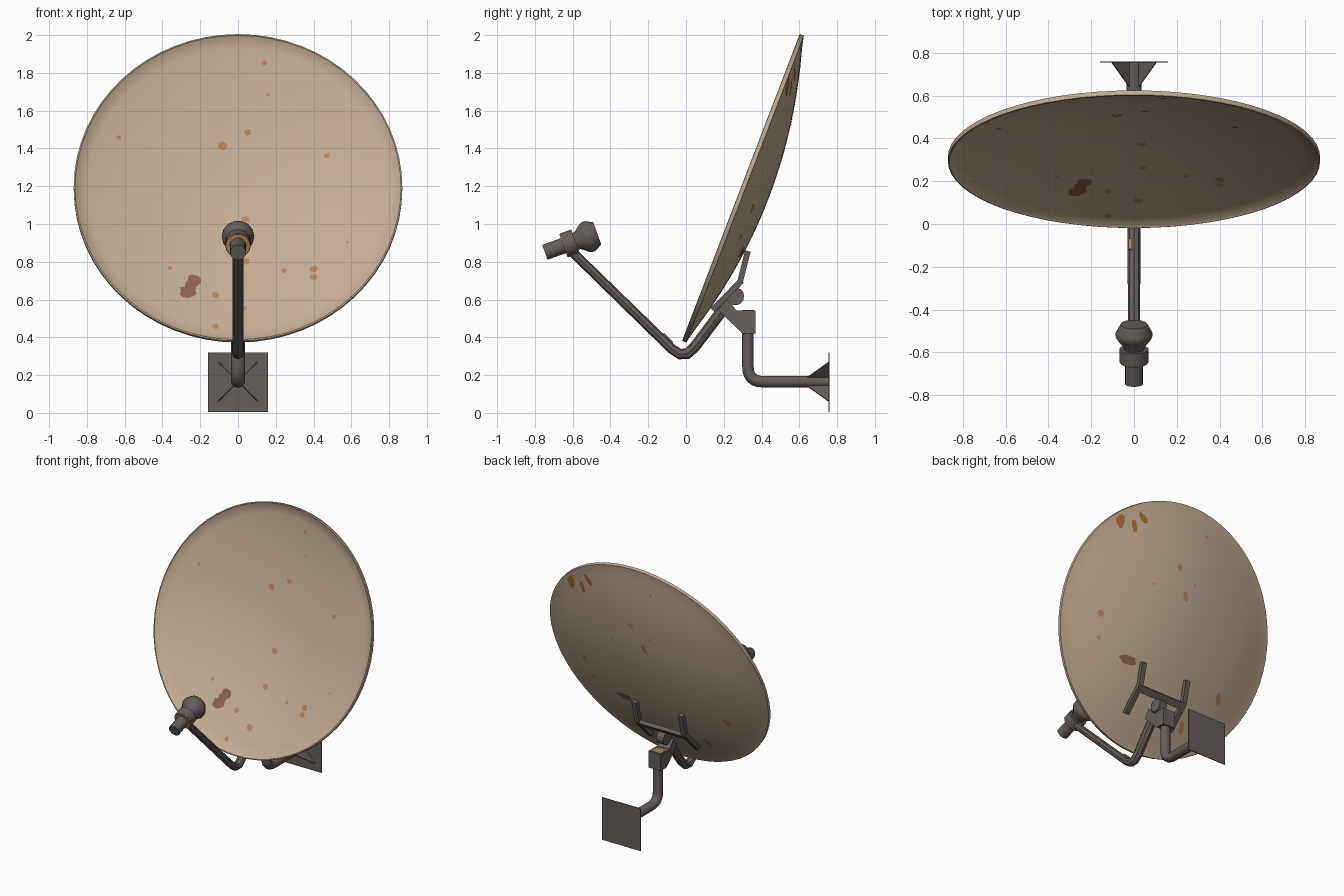
import bpy, bmesh, math, random
from mathutils import Vector

random.seed(4)
if "Cube" in bpy.data.objects:
    bpy.data.objects.remove(bpy.data.objects["Cube"])


def material(name, rgb):
    m = bpy.data.materials.new(name)
    m.use_nodes = True
    m.diffuse_color = (*rgb, 1)
    bsdf = next(n for n in m.node_tree.nodes if n.type == 'BSDF_PRINCIPLED')
    bsdf.inputs["Base Color"].default_value = (*rgb, 1)
    bsdf.inputs["Roughness"].default_value = 0.8
    return m


BEIGE = material("weathered beige", (0.53, 0.415, 0.295))
METAL = material("dark metal", (0.13, 0.11, 0.103))
ORANGE = material("pale orange rust", (0.46, 0.235, 0.10))
DEEP = material("deep orange rust", (0.38, 0.145, 0.03))
BROWN = material("brown rust", (0.27, 0.125, 0.083))
X = Vector((1, 0, 0))


def finish(name, bm, mat, smooth=False, fix=True):
    if fix:
        bmesh.ops.recalc_face_normals(bm, faces=bm.faces[:])
    mesh = bpy.data.meshes.new(name)
    bm.to_mesh(mesh)
    bm.free()
    mesh.materials.append(mat)
    ob = bpy.data.objects.new(name, mesh)
    bpy.context.collection.objects.link(ob)
    if smooth:
        bpy.ops.object.select_all(action='DESELECT')
        ob.select_set(True)
        bpy.context.view_layer.objects.active = ob
        bpy.ops.object.shade_smooth_by_angle(angle=math.radians(40))


def skin(bm, rings):
    for a, b in zip(rings, rings[1:]):
        n = max(len(a), len(b))
        for i in range(n):
            j = (i + 1) % n
            quad = [a[i % len(a)], a[j % len(a)], b[j % len(b)], b[i % len(b)]]
            bm.faces.new(list(dict.fromkeys(quad)))
    for ring in (rings[0], rings[-1]):
        if len(ring) > 2:
            bm.faces.new(ring)


def lathe(name, profile, origin, axis, sides, mat):
    """Revolve (radius, distance along axis) pairs."""
    bm = bmesh.new()
    up = axis.cross(X)
    rings = []
    for r, t in profile:
        count = sides if r > 0 else 1
        angles = [2 * math.pi * i / sides for i in range(count)]
        rings.append([bm.verts.new(origin + axis * t + X * r * math.cos(a) + up * r * math.sin(a))
                      for a in angles])
    skin(bm, rings)
    finish(name, bm, mat, True)


def rounded(points, size, steps):
    """Round the corners of a (y, z) path."""
    pts = [Vector((0, y, z)) for y, z in points]
    out = [pts[0]]
    for a, b, c in zip(pts, pts[1:], pts[2:]):
        p, q = b + (a - b).normalized() * size, b + (c - b).normalized() * size
        for i in range(steps + 1):
            t = i / steps
            out.append(p * (1 - t) ** 2 + b * 2 * t * (1 - t) + q * t * t)
    return out + [pts[-1]]


def sweep(name, path, half_x, half_n, sides, x=0.0, taper=1.0):
    """Sweep a tube, or a box when it has four sides, along a path in the y-z plane."""
    bm = bmesh.new()
    rings = []
    turn, grow = (math.pi / 4, math.sqrt(2)) if sides == 4 else (0, 1)
    for i, p in enumerate(path):
        d_in = (p - path[max(i - 1, 0)]).normalized()
        d_out = (path[min(i + 1, len(path) - 1)] - p).normalized()
        d = (d_in + d_out).normalized()
        miter = 1 / max(d.dot(d_out if d_out.length else d_in), 0.5)
        normal = d.cross(X) * miter
        k = grow * (taper + (1 - taper) * i / (len(path) - 1))
        angles = [turn + 2 * math.pi * s / sides for s in range(sides)]
        rings.append([bm.verts.new(p + X * (x + half_x * k * math.cos(a)) + normal * half_n * k * math.sin(a))
                      for a in angles])
    skin(bm, rings)
    finish(name, bm, METAL, sides > 4)


def prism(name, outline, offset, mat=METAL):
    """Extrude a flat outline by an offset, half to each side."""
    bm = bmesh.new()
    skin(bm, [[bm.verts.new(Vector(p) + offset * s) for p in outline] for s in (-0.5, 0.5)])
    finish(name, bm, mat)


# Reflector: a shallow bowl with a raised rim
CENTRE = Vector((0, 0.30, 1.19))
UP = Vector((0, 0.358, 0.934)).normalized()
FRONT = Vector((0, -0.934, 0.358)).normalized()
R = 0.87
DEPTH = 0.14


def bowl(r):
    return -DEPTH * (1 - (r / R) ** 2)


radii = [R * 0.985 * i / 14 for i in range(15)]
profile = [(r, bowl(r) + 0.006) for r in radii]
profile += [(R * 0.992, 0.010), (R, 0.008), (R, -0.014), (R * 0.985, -0.016)]
profile += [(r, bowl(r) - 0.008) for r in reversed(radii[:-1])]
lathe("dish", profile, CENTRE, FRONT, 64, BEIGE)


# Rust patches lying on the bowl
def patch(name, x, v, w, h, mat, front, tilt=0.0):
    bm = bmesh.new()
    lift = 0.009 if front else -0.011

    def on_bowl(px, pv):
        return CENTRE + X * px + UP * pv + FRONT * (bowl(math.hypot(px, pv)) + lift)

    ring = []
    for i in range(11):
        a = 2 * math.pi * i / 11
        k = random.uniform(0.8, 1.15)
        dx, dv = w * k * math.cos(a), h * k * math.sin(a)
        ring.append(bm.verts.new(on_bowl(x + dx * math.cos(tilt) - dv * math.sin(tilt),
                                         v + dx * math.sin(tilt) + dv * math.cos(tilt))))
    mid = bm.verts.new(on_bowl(x, v))
    for i in range(11):
        tri = [mid, ring[i], ring[(i + 1) % 11]]
        bm.faces.new(tri if front else tri[::-1])
    finish(name, bm, mat, fix=False)


def height_to_v(x, z):
    v = 0.0
    for _ in range(8):
        v = (z - CENTRE.z - FRONT.z * bowl(math.hypot(x, v))) / UP.z
    return v


for x, z, s in [(.14, 1.85, .014), (.16, 1.68, .008), (.05, 1.48, .018), (-.08, 1.41, .023),
                (.47, 1.36, .016), (-.63, 1.455, .012), (-.36, .765, .012), (.40, .76, .021),
                (.40, .715, .021), (-.12, .62, .02), (.245, .75, .014), (.04, 1.02, .022),
                (.04, .80, .02), (.02, .55, .022), (-.12, .455, .016), (.58, .9, .008)]:
    patch("front_rust_spot", x, height_to_v(x, z), s, s, ORANGE, True)
for x, z, w, h in [(-.265, .64, .046, .038), (-.25, .668, .032, .034), (-.232, .697, .034, .042)]:
    patch("front_rust_stain", x, height_to_v(x, z), w, h, BROWN, True, 0.2)
for x, v, w, h, tilt in [(.57, .59, .035, .055, -.3), (.46, .585, .02, .045, -.2), (.40, .66, .022, .05, -.8)]:
    patch("back_top_rust", x, v, w, h, DEEP, False, tilt)
for x, v, w, h in [(.065, .42, .022, .022), (-.02, .24, .02, .035), (.585, -.08, .024, .026),
                   (.555, -.245, .016, .016), (-.52, -.32, .022, .038), (-.13, .705, .011, .013),
                   (.25, .24, .01, .01), (-.08, .34, .009, .009), (-.29, -.60, .022, .045)]:
    patch("back_rust_spot", x, v, w, h, ORANGE, False, -0.3)
patch("back_rust_stain", .30, -.315, .07, .032, BROWN, False)

# Feed arm with a rust streak
sweep("feed_arm", rounded([(-.60, .85), (-.01, .275), (.22, .58)], 0.09, 3), 0.034, 0.030, 8, taper=0.84)
prism("arm_rust", [(x, y, .305 - .975 * y) for x, y in ((-.025, -.12), (-.01, -.12), (-.01, -.07), (-.025, -.07))],
      Vector((0, .005, .005)), ORANGE)

# Feed head, rusty on the back of its collar
feed = Vector((0, -.747, .85))
aim = Vector((0, .94, .34)).normalized()
lathe("feed_body", [(.043, 0), (.043, .12)], feed, aim, 14, METAL)
lathe("feed_collar", [(.068, .108), (.068, .172)], feed, aim, 14, METAL)
lathe("collar_rust", [(.065, .104), (.067, .108)], feed, aim, 14, ORANGE)
lathe("feed_horn", [(.046, .165), (.05, .185), (.080, .222), (.086, .238), (.086, .254), (.064, .295)],
      feed, aim, 14, METAL)

# Wall mount: bent pipe, plate and diagonal gussets
sweep("mount_pipe", rounded([(.328, .46), (.328, .165), (.756, .165)], 0.08, 6), 0.036, 0.031, 14)
prism("wall_plate", [(sx * .158, .757, .163 + sz * .157) for sx, sz in ((-1, -1), (1, -1), (1, 1), (-1, 1))],
      Vector((0, .006, 0)))
for sx in (-1, 1):
    for sz in (-1, 1):
        prism("gusset", [(sx * a, y, .165 + sz * a) for a, y in ((.01, .64), (.022, .64), (.104, .755), (.01, .755))],
              Vector((sx, 0, -sz)) * 0.004)

# Clamp block with rust on top, and the pivot lug behind the dish
prism("clamp_block", [(0, y, z) for y, z in ((.367, .543), (.367, .42), (.298, .42),
                                             (.17, .545), (.215, .60), (.268, .543))], X * 0.10)
prism("clamp_rust", [(x, y, .544) for x, y in ((-.045, .30), (.02, .30), (.03, .36), (-.045, .36))],
      Vector((0, 0, .004)), ORANGE)
prism("pivot_lug", [(0, .26 + .048 * math.cos(a), .617 + .048 * math.sin(a))
                    for a in (2 * math.pi * i / 14 for i in range(14))], X * 0.06)

# Dish bracket: cross bar and two bent rails
sweep("cross_bar", [Vector((0, .262, .664)), Vector((0, .296, .700))], 0.19, 0.014, 4)
for side in (-1, 1):
    rail = [Vector((0, y, z)) for y, z in ((.327, .857), (.287, .695), (.14, .545))]
    sweep("bracket_rail", rail, 0.018, 0.015, 4, x=side * 0.19)
